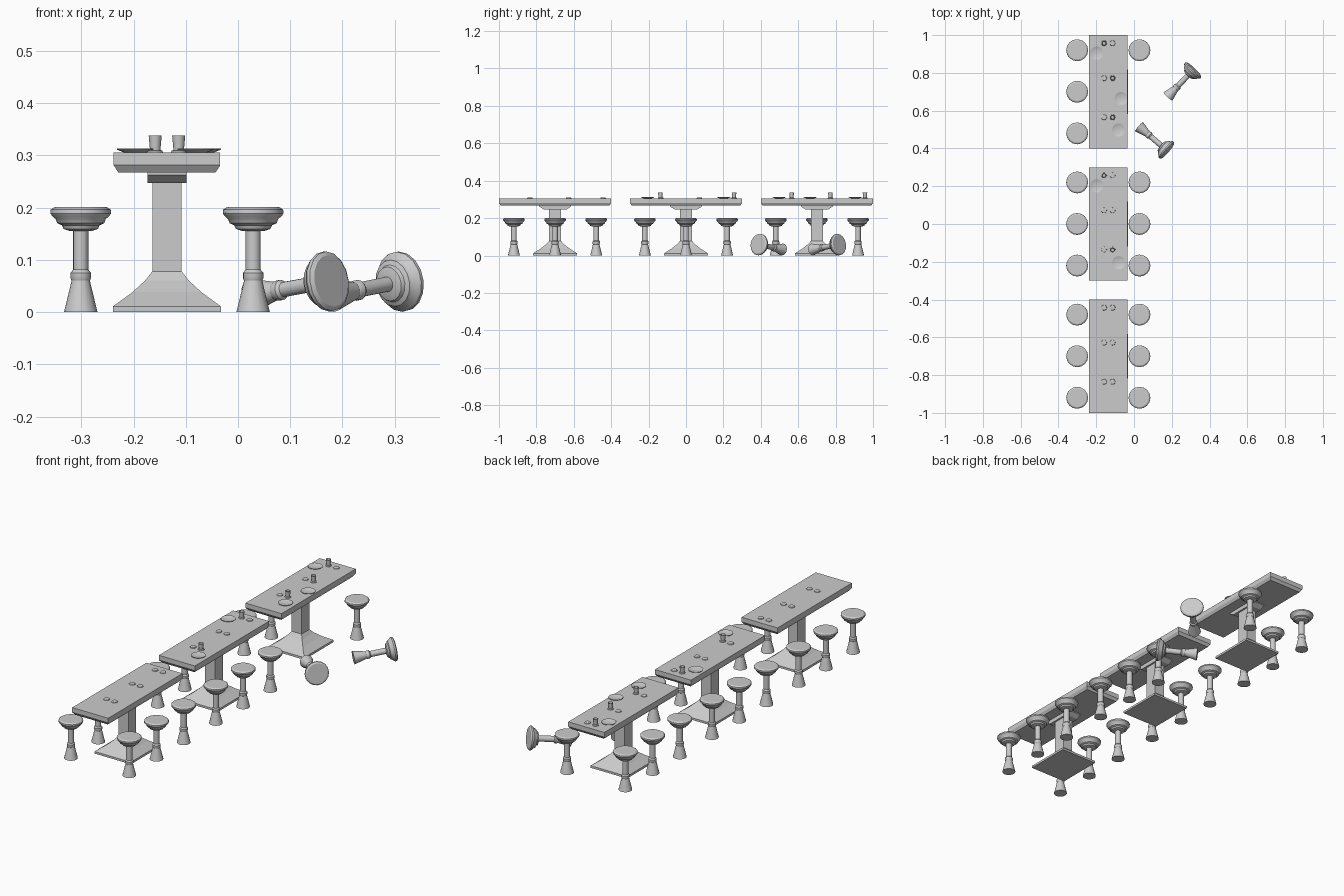
import bpy, bmesh
from math import cos, sin, pi, radians
from mathutils import Vector

if "Cube" in bpy.data.objects:
    bpy.data.objects.remove(bpy.data.objects["Cube"])

CX = -0.136          # centre line of the tables


def loft_mesh(name, rings, sides, smooth=False):
    """Stack rings (half_x, half_y, z); 4 sides gives rectangles, more gives ellipses."""
    bm = bmesh.new()
    k, off = (2 ** 0.5, pi / 4) if sides == 4 else (1, 0)
    loops = []
    for hx, hy, z in rings:
        loops.append([bm.verts.new((hx * k * cos(off + 2 * pi * i / sides),
                                    hy * k * sin(off + 2 * pi * i / sides), z))
                      for i in range(sides)])
    for a, b in zip(loops, loops[1:]):
        for i in range(sides):
            j = (i + 1) % sides
            bm.faces.new((a[i], a[j], b[j], b[i]))
    bm.faces.new(loops[0][::-1])
    bm.faces.new(loops[-1])
    mesh = bpy.data.meshes.new(name)
    bm.to_mesh(mesh)
    bm.free()
    if smooth:
        ob = place("temp", mesh, (0, 0, 0))
        bpy.context.view_layer.objects.active = ob
        ob.select_set(True)
        bpy.ops.object.shade_smooth_by_angle(angle=radians(30))
        bpy.data.objects.remove(ob)
    return mesh


def lathe(name, profile, sides=16):
    return loft_mesh(name, [(r, r, z) for r, z in profile], sides, True)


def place(name, mesh, loc, direction=None):
    ob = bpy.data.objects.new(name, mesh)
    bpy.context.collection.objects.link(ob)
    ob.location = loc
    if direction:
        ob.rotation_euler = Vector(direction).to_track_quat('Z', 'Y').to_euler()
    return ob


# Table parts
top = loft_mesh("table_top", [(0.093, 0.29, 0.267), (0.102, 0.30, 0.281),
                              (0.102, 0.30, 0.305)], 4)
bracket = loft_mesh("table_bracket", [(0.037, 0.062, 0.247), (0.037, 0.085, 0.262),
                                      (0.037, 0.085, 0.268)], 4)
pedestal = loft_mesh("table_pedestal", [(0.103, 0.118, 0), (0.103, 0.118, 0.011),
                                        (0.066, 0.076, 0.038), (0.042, 0.048, 0.060),
                                        (0.028, 0.032, 0.078), (0.028, 0.032, 0.25)], 4)

# Stool parts
leg = lathe("stool_leg", [(0.032, 0), (0.0175, 0.06), (0.0195, 0.065), (0.0195, 0.075),
                          (0.0145, 0.081), (0.0145, 0.157)])
seat = lathe("stool_seat", [(0.021, 0.155), (0.033, 0.159), (0.036, 0.166), (0.045, 0.170),
                            (0.048, 0.178), (0.055, 0.184), (0.058, 0.189),
                            (0.0575, 0.196), (0.050, 0.201)])

# Tableware
cup = lathe("cup", [(0.0095, 0), (0.0125, 0.033), (0.0112, 0.033), (0.0085, 0.005)], 12)
plate = lathe("plate", [(0.020, 0), (0.035, 0.006), (0.035, 0.008), (0.021, 0.003)])
coaster = lathe("coaster", [(0.015, 0), (0.014, 0.004), (0.011, 0.006)], 12)


def stool(loc, direction=None):
    place("stool_leg", leg, loc, direction)
    place("stool_seat", seat, loc, direction)


for ty in (-0.7, 0.0, 0.7):
    for name, mesh in (("table_top", top), ("table_bracket", bracket),
                       ("table_pedestal", pedestal)):
        place(name, mesh, (CX, ty, 0))
    # Upright stools; two on the right of the last table have fallen
    for side in (-1, 1):
        for dy in (-0.22, 0, 0.22):
            if not (side == 1 and ty > 0.5 and dy < 0.1):
                stool((CX + side * 0.165, ty + dy, 0))
    # Coasters in pairs
    for dy in (-0.135, 0.072, 0.257):
        for dx in (-0.0225, 0.0225):
            place("coaster", coaster, (CX + dx, ty + dy, 0.3045))

# Fallen stools, resting on seat and foot rims
stool((0.18, 0.675, 0.032), (0.13, 0.137, 0.026))
stool((0.027, 0.515, 0.032), (0.142, -0.121, 0.026))

# Cups and plates
for side, y in ((-1, 0.957), (1, 0.772), (1, 0.565), (-1, 0.257), (1, -0.137)):
    place("cup", cup, (CX + side * 0.0225, y, 0.305))
for x, y in ((-0.197, 0.905), (-0.068, 0.664), (-0.081, 0.498), (-0.197, 0.202), (-0.081, -0.205)):
    place("plate", plate, (x, y, 0.3048))
